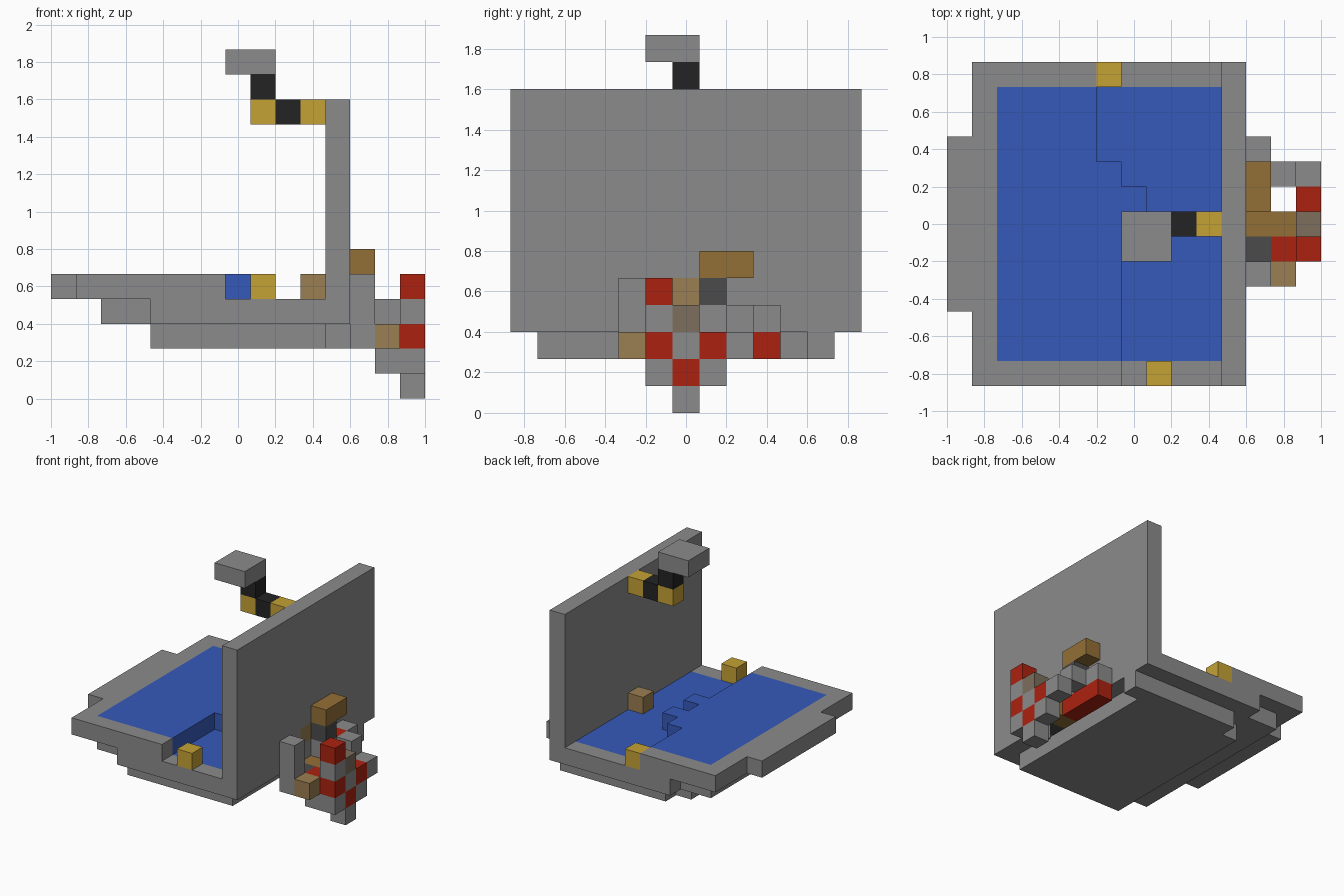
import bpy
import bmesh
from mathutils import Vector

cube = bpy.data.objects.get("Cube")
if cube:
    bpy.data.objects.remove(cube, do_unlink=True)

UNIT = 2 / 15                       # edge of one block
ORIGIN = Vector((-1, -6.5 * UNIT, 0))

COLOURS = {
    "grey": (0.26, 0.26, 0.26),
    "water_blue": (0.037, 0.102, 0.49),
    "yellow": (0.56, 0.36, 0.037),
    "black": (0.017, 0.017, 0.017),
    "dark_grey": (0.07, 0.07, 0.07),
    "brown": (0.296, 0.162, 0.037),
    "tan": (0.33, 0.21, 0.084),
    "taupe": (0.2, 0.157, 0.107),
    "red": (0.41, 0.016, 0.005),
}


def make_material(name, rgb):
    mat = bpy.data.materials.new(name)
    mat.use_nodes = True
    colour = (*rgb, 1)
    mat.diffuse_color = colour
    node = next(n for n in mat.node_tree.nodes if n.type == "BSDF_PRINCIPLED")
    node.inputs["Base Color"].default_value = colour
    return mat


materials = {name: make_material(name, rgb) for name, rgb in COLOURS.items()}
cells = {}                          # block position -> (part, colour)


def span(value):
    first, last = value if isinstance(value, tuple) else (value, value)
    return range(first, last + 1)


def fill(part, colour, across, deep, up):
    """Fill an inclusive range of blocks; later fills replace earlier ones."""
    for i in span(across):
        for j in span(deep):
            for k in span(up):
                cells[i, j, k] = (part, colour)


# Stepped underside of the basin
fill("basin_keel", "grey", (4, 10), (1, 10), 2)
fill("basin_keel", "grey", (5, 11), 11, 2)
fill("basin_floor", "grey", (2, 3), (1, 11), 3)
fill("basin_floor", "grey", (4, 10), (0, 12), 3)

# Rim around the high end of the basin
fill("basin_rim", "grey", 0, (3, 9), 4)
fill("basin_rim", "grey", 1, (0, 12), 4)
fill("basin_rim", "grey", (2, 6), 0, 4)
fill("basin_rim", "grey", (2, 5), 12, 4)
fill("rim_front_light", "yellow", 8, 0, 4)
fill("rim_rear_light", "yellow", 6, 12, 4)

# Water at two levels with a ragged step between them
fill("low_water", "water_blue", (6, 10), (1, 11), 3)
fill("high_water", "water_blue", (2, 6), (1, 8), 4)
fill("high_water", "water_blue", (2, 5), (9, 11), 4)
for row in (5, 7):
    fill("high_water", "water_blue", 7, row, 4)

# Upright wall with a pipe running through it
fill("wall", "grey", 11, (0, 12), (3, 11))
fill("wall_pipe", "tan", (10, 11), 6, 4)

# Arm and head reaching out over the water
fill("arm_root", "yellow", 10, 6, 11)
fill("arm_middle", "black", 9, 6, 11)
fill("arm_tip", "yellow", 8, 6, 11)
fill("arm_neck", "black", 8, 6, 12)
fill("arm_head", "grey", (7, 8), (5, 6), 13)

# Machinery against the back of the wall
fill("machine_post", "grey", 12, 4, (2, 4))
fill("machine_dark_base", "dark_grey", 12, 5, 2)
fill("machine_duct", "brown", (12, 13), 6, 2)
fill("machine_red_base", "red", 12, (7, 9), 2)
fill("machine_mount", "grey", 12, 7, 3)
fill("machine_red_block", "red", 12, 8, 3)
fill("machine_side_block", "grey", 12, 9, 3)
fill("machine_dark_block", "dark_grey", 12, 7, 4)
fill("machine_cap", "brown", 12, (7, 8), 5)
fill("machine_tan_block", "tan", 13, 4, 2)
fill("machine_red_link", "red", 13, 5, 2)
fill("machine_lower_block", "grey", 13, 5, 1)
fill("machine_upper_block", "grey", 13, 8, 3)

# Outer chequered face of the machinery
fill("outer_frame", "grey", 14, (5, 7), 1)
fill("outer_frame", "grey", 14, (5, 8), 2)
fill("outer_frame", "grey", 14, 5, 3)
fill("outer_foot", "grey", 14, 6, 0)
fill("outer_core", "taupe", 14, 6, 3)
fill("outer_red_bottom", "red", 14, 6, 1)
fill("outer_red_front", "red", 14, 5, 2)
fill("outer_red_rear", "red", 14, 7, 2)
fill("outer_red_top", "red", 14, 5, 4)


def build_part(part, colour, blocks):
    """Make one object from the exposed sides of its blocks."""
    bm = bmesh.new()
    for block in blocks:
        for axis in range(3):
            for side in (-1, 1):
                step = [0, 0, 0]
                step[axis] = side
                if tuple(a + b for a, b in zip(block, step)) in cells:
                    continue
                normal = Vector(step)
                u = Vector([axis == (n + 2) % 3 for n in range(3)])
                v = normal.cross(u)
                middle = Vector(block) + Vector((0.5, 0.5, 0.5)) + normal / 2
                corners = (-u - v, u - v, u + v, v - u)
                bm.faces.new([bm.verts.new(ORIGIN + (middle + c / 2) * UNIT)
                              for c in corners])
    bmesh.ops.remove_doubles(bm, verts=bm.verts, dist=UNIT / 100)
    for face in bm.faces:
        face.smooth = False
    mesh = bpy.data.meshes.new(part)
    bm.to_mesh(mesh)
    bm.free()
    mesh.materials.append(materials[colour])
    obj = bpy.data.objects.new(part, mesh)
    bpy.context.collection.objects.link(obj)


parts = {}
for block, key in cells.items():
    parts.setdefault(key, []).append(block)
for (part, colour), blocks in parts.items():
    build_part(part, colour, blocks)
